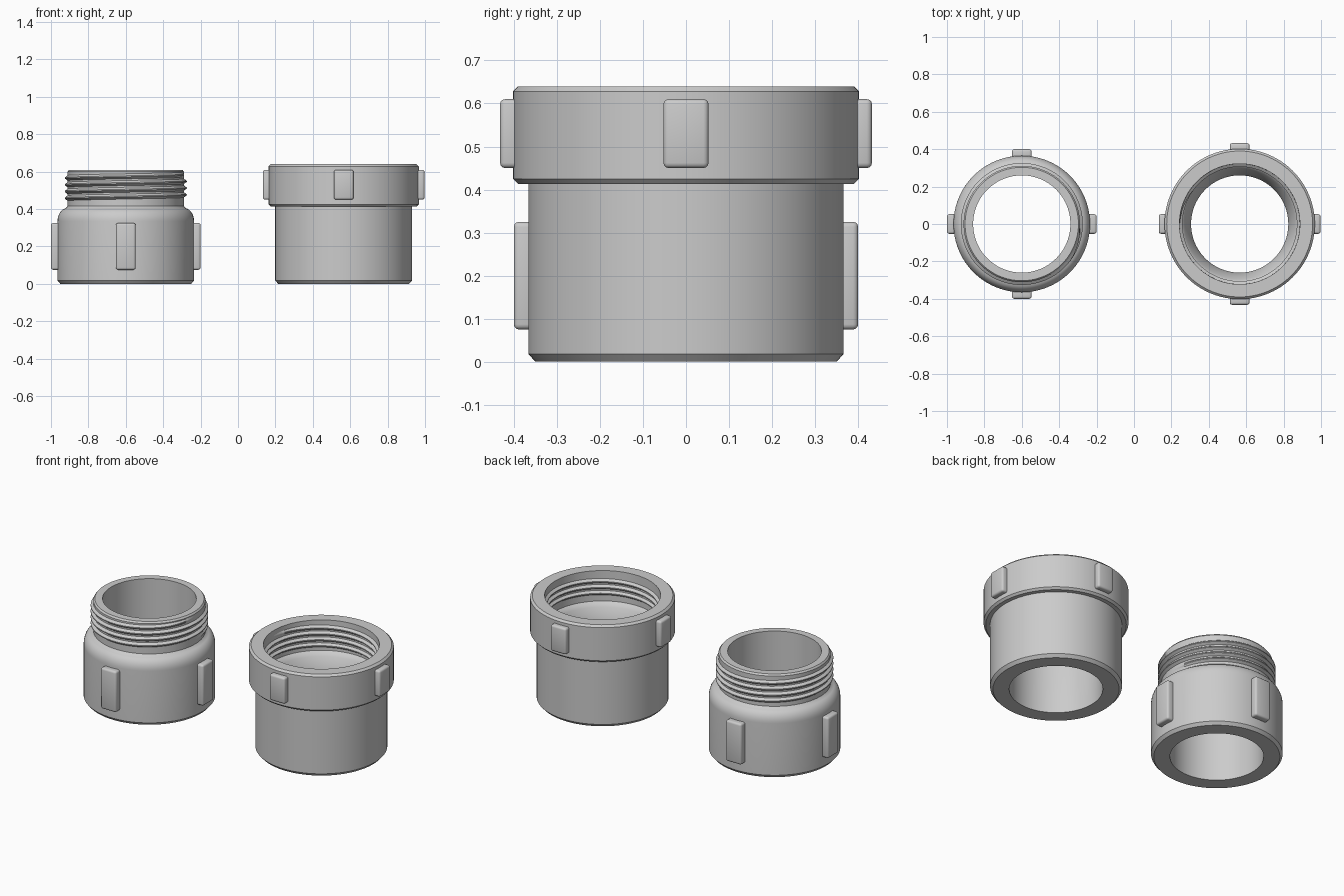
import bpy, bmesh, math

if "Cube" in bpy.data.objects:
    bpy.data.objects.remove(bpy.data.objects["Cube"])

SEG = 96


def finish(bm, name, x, angle=30):
    bmesh.ops.recalc_face_normals(bm, faces=bm.faces[:])
    mesh = bpy.data.meshes.new(name)
    bm.to_mesh(mesh)
    bm.free()
    obj = bpy.data.objects.new(name, mesh)
    bpy.context.collection.objects.link(obj)
    obj.location.x = x
    bpy.ops.object.select_all(action='DESELECT')
    obj.select_set(True)
    bpy.context.view_layer.objects.active = obj
    bpy.ops.object.shade_smooth_by_angle(angle=math.radians(angle))
    return obj


def ring_solid(name, x, profile):
    """Revolve a closed (radius, z) profile around the vertical axis."""
    bm = bmesh.new()
    rings = []
    for i in range(SEG):
        a = 2 * math.pi * i / SEG
        rings.append([bm.verts.new((r * math.cos(a), r * math.sin(a), z)) for r, z in profile])
    n = len(profile)
    for i in range(SEG):
        p, q = rings[i], rings[(i + 1) % SEG]
        for j in range(n):
            k = (j + 1) % n
            bm.faces.new((p[j], q[j], q[k], p[k]))
    return finish(bm, name, x)


def thread(name, x, root, crest, z0, pitch, turns):
    """Helical ridge with a trapezoid section, fading out at both ends."""
    bm = bmesh.new()
    total = int(turns * SEG)
    sign = 1 if crest > root else -1
    rows = []
    for i in range(total + 1):
        a = 2 * math.pi * i / SEG
        z = z0 + pitch * i / SEG
        fade = min(1, i / 10, (total - i) / 10)
        top = root + (crest - root) * fade
        base = root - sign * 0.004
        section = [(base, -0.46), (top, -0.08), (top, 0.08), (base, 0.46)]
        rows.append([bm.verts.new((r * math.cos(a), r * math.sin(a), z + pitch * h))
                     for r, h in section])
    for p, q in zip(rows, rows[1:]):
        for j in range(4):
            k = (j + 1) % 4
            bm.faces.new((p[j], q[j], q[k], p[k]))
    bm.faces.new(rows[0])
    bm.faces.new(rows[-1])
    return finish(bm, name, x)


def grip_lugs(name, x, inner, outer, width, z0, z1):
    """Four rounded grip blocks around a body."""
    for i in range(4):
        a = i * math.pi / 2
        bm = bmesh.new()
        bmesh.ops.create_cube(bm, size=1)
        for v in bm.verts:
            v.co = ((inner + outer) / 2 + v.co.x * (outer - inner),
                    v.co.y * width, (z0 + z1) / 2 + v.co.z * (z1 - z0))
        bmesh.ops.bevel(bm, geom=bm.edges[:], offset=0.012, segments=3,
                        profile=0.5, affect='EDGES')
        lug = finish(bm, f"{name}_{i + 1}", x, 40)
        lug.rotation_euler.z = a


# Male fitting: straight bore, rounded shoulder, threaded neck
MX = -0.6
shoulder = [(0.313 + 0.052 * math.cos(t), 0.335 + 0.07 * math.sin(t))
            for t in [math.pi / 2 * i / 8 * 0.9 for i in range(9)]]
ring_solid("male_body", MX,
           [(0.26, 0), (0.35, 0), (0.365, 0.018)] + shoulder +
           [(0.311, 0.415), (0.311, 0.6), (0.303, 0.61), (0.26, 0.61)])
thread("male_thread", MX, 0.311, 0.326, 0.44, 0.036, 4)
grip_lugs("male_grip_lug", MX, 0.345, 0.40, 0.105, 0.075, 0.325)

# Female fitting: body, wider collar, tapered seat inside
FX = 0.565
seat = [(0.32, 0.455), (0.307, 0.447), (0.295, 0.43), (0.28, 0.40), (0.268, 0.37), (0.26, 0.335)]
ring_solid("female_body", FX,
           [(0.26, 0), (0.35, 0), (0.366, 0.018), (0.366, 0.413), (0.39, 0.413),
            (0.402, 0.425), (0.402, 0.628), (0.39, 0.64), (0.322, 0.64)] + seat)
thread("female_thread", FX, 0.321, 0.306, 0.475, 0.036, 3.5)
grip_lugs("female_grip_lug", FX, 0.38, 0.432, 0.105, 0.45, 0.61)
